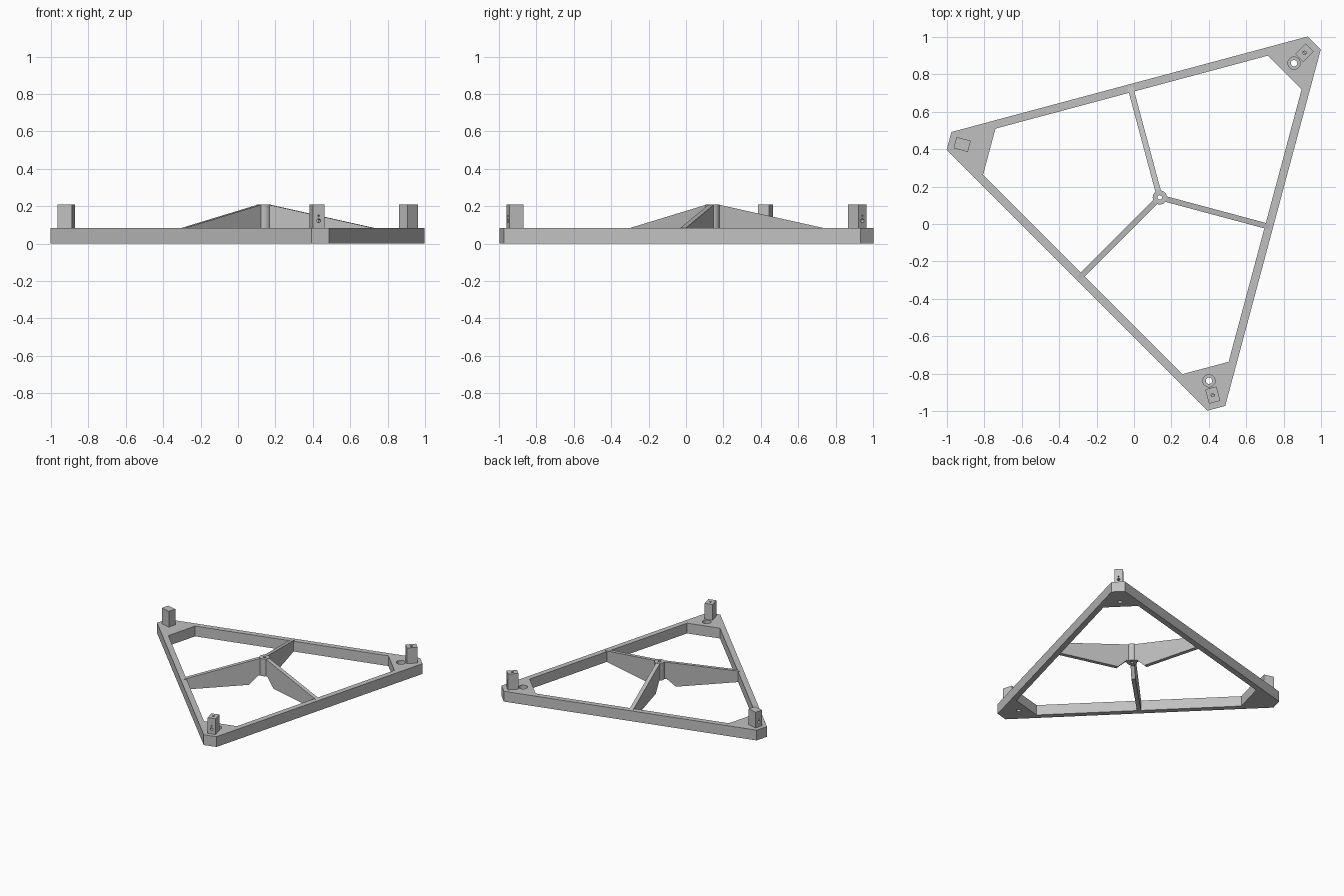
import bpy, bmesh
from math import cos, sin, radians, pi
from mathutils import Matrix, Vector

if "Cube" in bpy.data.objects:
    bpy.data.objects.remove(bpy.data.objects["Cube"])

grey = bpy.data.materials.new("plain_grey")
grey.use_nodes = True
colour = (0.53, 0.53, 0.53, 1)
grey.diffuse_color = colour
grey.node_tree.nodes["Principled BSDF"].inputs["Base Color"].default_value = colour

CENTRE = Vector((0.138, 0.142, 0))
CORNERS = [45, 165, 285]
BASE_H, TOP = 0.083, 0.21
HOLE_R, POST_R = 1.015, 1.094


def arm(angle):
    """Frame whose x axis points outward from the hub."""
    return Matrix.Translation(CENTRE) @ Matrix.Rotation(radians(angle), 4, "Z")


def finish(bm, name, matrix=None):
    if matrix:
        bm.transform(matrix)
    bmesh.ops.recalc_face_normals(bm, faces=bm.faces)
    mesh = bpy.data.meshes.new(name)
    bm.to_mesh(mesh)
    bm.free()
    mesh.materials.append(grey)
    obj = bpy.data.objects.new(name, mesh)
    bpy.context.collection.objects.link(obj)
    return obj


def cylinder(name, r, z0, z1, matrix, sides=32):
    bm = bmesh.new()
    bmesh.ops.create_cone(bm, cap_ends=True, segments=sides, radius1=r, radius2=r,
                          depth=z1 - z0, matrix=Matrix.Translation((0, 0, (z0 + z1) / 2)))
    return finish(bm, name, matrix)


def cut(obj, cutter):
    cutter.hide_render = True
    mod = obj.modifiers.new("hole", "BOOLEAN")
    mod.operation, mod.solver, mod.object = "DIFFERENCE", "EXACT", cutter
    bpy.context.view_layer.objects.active = obj
    bpy.ops.object.modifier_apply(modifier=mod.name)
    bpy.data.objects.remove(cutter)


def smooth(obj):
    bpy.ops.object.select_all(action="DESELECT")
    obj.select_set(True)
    bpy.context.view_layer.objects.active = obj
    bpy.ops.object.shade_smooth_by_angle(angle=radians(30))


def outline(bm, radius, half, z):
    """Triangle with clipped corners."""
    return [bm.verts.new(arm(a) @ Vector((radius, s * half, z)))
            for a in CORNERS for s in (-1, 1)]


# Triangular frame with solid corner gussets
bm = bmesh.new()
rings = [outline(bm, 1.167, 0.0495, 0), outline(bm, 1.167, 0.0495, BASE_H),
         outline(bm, 0.944, 0.128, BASE_H), outline(bm, 0.944, 0.128, 0)]
for k in range(4):
    a, b = rings[k], rings[(k + 1) % 4]
    for i in range(6):
        j = (i + 1) % 6
        bm.faces.new((a[i], a[j], b[j], b[i]))
frame = finish(bm, "triangular_frame")

for n, angle in enumerate(CORNERS, 1):
    # Counterbored screw hole in each corner
    place = arm(angle) @ Matrix.Translation((HOLE_R, 0, 0))
    cut(frame, cylinder("screw_hole", 0.017, -0.1, 0.2, place))
    cut(frame, cylinder("counterbore", 0.033, 0.04, 0.2, place))

    # Upright post, drilled from the top and the outer face
    bm = bmesh.new()
    low = BASE_H - 0.002
    bmesh.ops.create_cube(bm, size=1, matrix=Matrix.Translation((0, 0, (low + TOP) / 2))
                          @ Matrix.Diagonal((0.079, 0.062, TOP - low, 1)))
    place = arm(angle) @ Matrix.Translation((POST_R, 0, 0))
    post = finish(bm, f"corner_post_{n}", place)
    cut(post, cylinder("top_hole", 0.009, 0.13, 0.3, place, 16))
    for r, z in ((0.011, 0.122), (0.005, 0.148)):
        side = place @ Matrix.Translation((0, 0, z)) @ Matrix.Rotation(pi / 2, 4, "Y")
        cut(post, cylinder("side_hole", r, 0, 0.1, side, 16))
    smooth(post)

    # Tapered rib from the hub to the middle of a side
    profile = [(0.025, 0.07), (0.05, 0.07), (0.12, 0), (0.6, 0),
               (0.61, BASE_H), (0.03, TOP - 0.002), (0.025, TOP - 0.002)]
    bm = bmesh.new()
    face = bm.faces.new([bm.verts.new((x, -0.015, z)) for x, z in profile])
    new = bmesh.ops.extrude_face_region(bm, geom=[face])["geom"]
    bmesh.ops.translate(bm, vec=(0, 0.03, 0),
                        verts=[v for v in new if isinstance(v, bmesh.types.BMVert)])
    finish(bm, f"rib_{n}", arm(angle + 60))
smooth(frame)

# Central hub with a through hole
hub = cylinder("central_hub", 0.038, 0.07, TOP, arm(0))
cut(hub, cylinder("hub_hole", 0.012, 0, 0.3, arm(0), 24))
smooth(hub)
